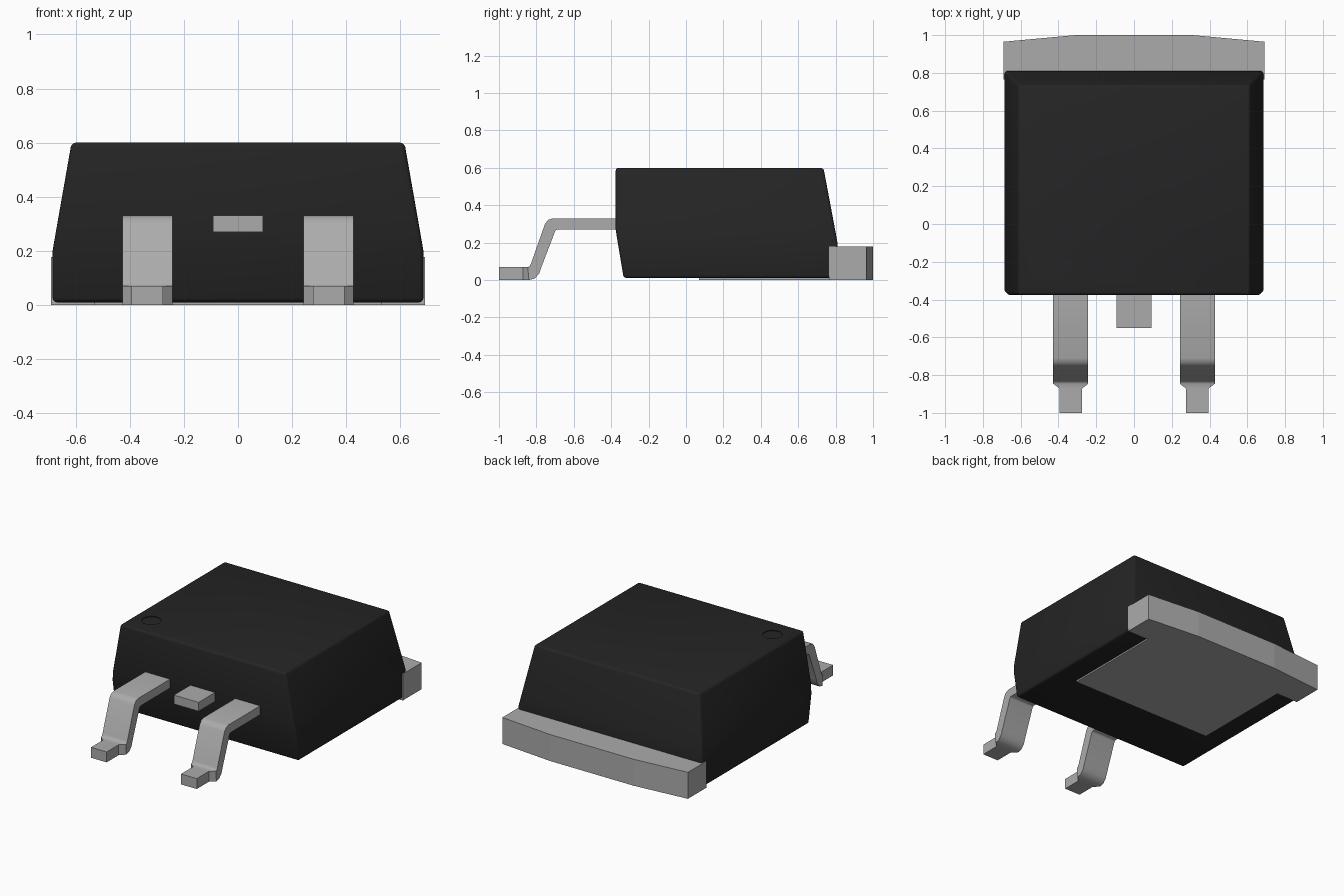
import bpy
import bmesh
import math

cube = bpy.data.objects.get("Cube")
if cube:
    bpy.data.objects.remove(cube, do_unlink=True)


def material(name, value, roughness):
    m = bpy.data.materials.new(name)
    m.use_nodes = True
    m.diffuse_color = (value, value, value, 1)
    bsdf = m.node_tree.nodes["Principled BSDF"]
    bsdf.inputs["Base Color"].default_value = (value, value, value, 1)
    bsdf.inputs["Roughness"].default_value = roughness
    return m


BLACK = material("black plastic", 0.018, 0.7)
METAL = material("grey metal", 0.41, 0.5)


def loft(name, rings, mat):
    """Join equal-length rings of points into a closed solid."""
    bm = bmesh.new()
    loops = [[bm.verts.new(p) for p in ring] for ring in rings]
    n = len(loops[0])
    for a, b in zip(loops, loops[1:]):
        for i in range(n):
            j = (i + 1) % n
            bm.faces.new((a[i], a[j], b[j], b[i]))
    bm.faces.new(loops[0])
    bm.faces.new(loops[-1])
    bmesh.ops.recalc_face_normals(bm, faces=bm.faces)
    mesh = bpy.data.meshes.new(name)
    bm.to_mesh(mesh)
    bm.free()
    mesh.materials.append(mat)
    obj = bpy.data.objects.new(name, mesh)
    bpy.context.collection.objects.link(obj)
    return obj


def prism(name, outline, z0, z1, mat):
    return loft(name, [[(x, y, z) for x, y in outline] for z in (z0, z1)], mat)


def rect(hw, y0, y1):
    return [(-hw, y0), (hw, y0), (hw, y1), (-hw, y1)]


def activate(obj):
    bpy.ops.object.select_all(action='DESELECT')
    obj.select_set(True)
    bpy.context.view_layer.objects.active = obj


def smooth(obj, degrees):
    activate(obj)
    bpy.ops.object.shade_smooth_by_angle(angle=math.radians(degrees))


# Moulded body: height, half width, front y, back y
sections = [
    (0.01, 0.685, -0.333, 0.81),
    (0.20, 0.685, -0.365, 0.81),
    (0.27, 0.673, -0.376, 0.797),
    (0.60, 0.615, -0.376, 0.735),
]
body = loft("body", [[(x, y, z) for x, y in rect(hw, y0, y1)]
                     for z, hw, y0, y1 in sections], BLACK)
bevel = body.modifiers.new("rounded edges", 'BEVEL')
bevel.width = 0.016
bevel.segments = 3
bevel.limit_method = 'ANGLE'
bevel.angle_limit = math.radians(40)

# Shallow round dimple marking the first pin
circle = [(-0.49 + 0.06 * math.cos(math.tau * i / 32),
           -0.22 + 0.06 * math.sin(math.tau * i / 32)) for i in range(32)]
cutter = prism("dimple_cutter", circle, 0.595, 0.65, BLACK)
cutter.hide_render = True
cut = body.modifiers.new("dimple", 'BOOLEAN')
cut.operation = 'DIFFERENCE'
cut.solver = 'EXACT'
cut.object = cutter
activate(body)
bpy.ops.object.modifier_apply(modifier="rounded edges")
bpy.ops.object.modifier_apply(modifier="dimple")
bpy.data.objects.remove(cutter, do_unlink=True)
smooth(body, 35)

# Mounting tab with a gently tapered back edge
tab_outline = [(-0.69, 0.765), (0.69, 0.765), (0.69, 0.965),
               (0.31, 1.0), (-0.31, 1.0), (-0.69, 0.965)]
prism("mounting_tab", tab_outline, 0.0, 0.178, METAL)

# Exposed pad under the body
prism("thermal_pad", rect(0.53, 0.07, 0.765), 0.0, 0.03, METAL)

# Short cut-off middle lead
prism("middle_lead", rect(0.092, -0.55, -0.36), 0.27, 0.33, METAL)

# Bent leads: top y, top z, bottom y, bottom z, half width
stations = [
    (-0.36, 0.33, -0.36, 0.27, 0.0925),
    (-0.71, 0.33, -0.688, 0.27, 0.0925),
    (-0.737, 0.322, -0.695, 0.267, 0.0925),
    (-0.754, 0.30, -0.70, 0.26, 0.0925),
    (-0.828, 0.09, -0.772, 0.072, 0.0925),
    (-0.834, 0.077, -0.785, 0.035, 0.0925),
    (-0.840, 0.072, -0.808, 0.008, 0.0925),
    (-0.846, 0.07, -0.84, 0.0, 0.0925),
    (-0.872, 0.07, -0.872, 0.0, 0.0585),
    (-1.0, 0.07, -1.0, 0.0, 0.0585),
]
for name, cx in (("right_lead", -0.335), ("left_lead", 0.335)):
    rings = [[(cx - hw, ty, tz), (cx + hw, ty, tz),
              (cx + hw, by, bz), (cx - hw, by, bz)]
             for ty, tz, by, bz, hw in stations]
    smooth(loft(name, rings, METAL), 40)
